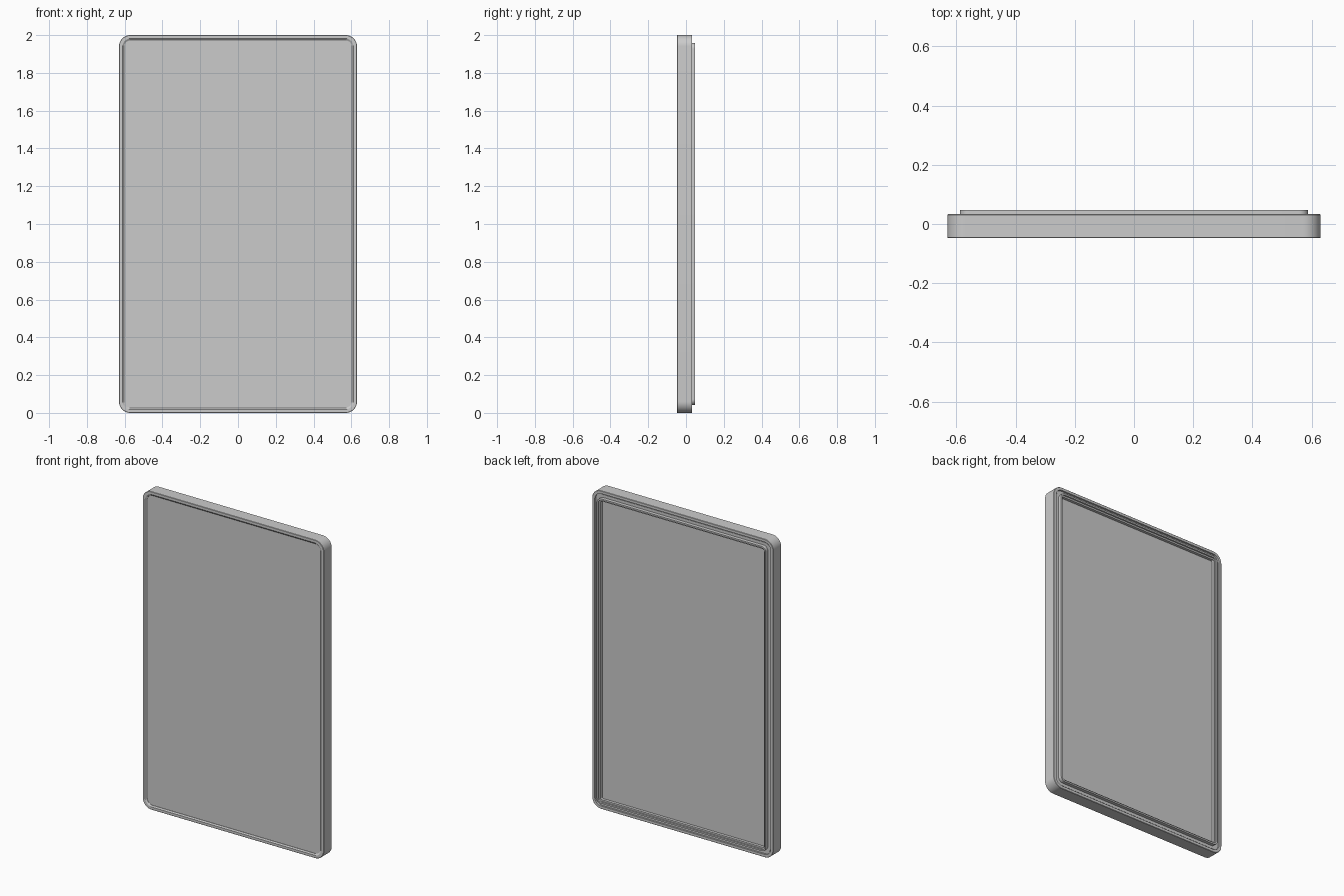
import bpy, bmesh, math

if "Cube" in bpy.data.objects:
    bpy.data.objects.remove(bpy.data.objects["Cube"])

W, Z0, Z1 = 0.63, 0.0, 2.0      # half width and height range of the body


def outline(inset, y, radius, seg=10):
    """Rounded rectangle in the xz plane, inset from the body outline."""
    w, lo, hi = W - inset, Z0 + inset, Z1 - inset
    corners = [(w - radius, hi - radius), (radius - w, hi - radius),
               (radius - w, lo + radius), (w - radius, lo + radius)]
    pts = []
    for k, (cx, cz) in enumerate(corners):
        for i in range(seg + 1):
            a = math.pi / 2 * (k + i / seg)
            pts.append((cx + radius * math.cos(a), y, cz + radius * math.sin(a)))
    return pts


def sweep(name, profile, ring=True):
    """Skin nested outlines given as (inset, y, radius); ring closes the loop, otherwise cap both ends."""
    bm = bmesh.new()
    loops = [[bm.verts.new(p) for p in outline(*row)] for row in profile]
    pairs = list(zip(loops, loops[1:]))
    if ring:
        pairs.append((loops[-1], loops[0]))
    else:
        bm.faces.new(loops[0])
        bm.faces.new(loops[-1])
    n = len(loops[0])
    for a, b in pairs:
        for i in range(n):
            j = (i + 1) % n
            bm.faces.new((a[i], a[j], b[j], b[i]))
    bmesh.ops.recalc_face_normals(bm, faces=bm.faces)
    me = bpy.data.meshes.new(name)
    bm.to_mesh(me)
    bm.free()
    ob = bpy.data.objects.new(name, me)
    bpy.context.collection.objects.link(ob)
    bpy.context.view_layer.objects.active = ob
    ob.select_set(True)
    bpy.ops.object.shade_smooth_by_angle(angle=math.radians(30))
    ob.select_set(False)
    return ob


# Outer frame with a thin front rim
sweep("outer_frame", [
    (0.0, -0.046, 0.06), (0.002, -0.048, 0.058), (0.018, -0.048, 0.045),
    (0.026, -0.042, 0.04), (0.026, 0.022, 0.04), (0.018, 0.022, 0.045),
    (0.018, 0.033, 0.045), (0.002, 0.033, 0.058), (0.0, 0.031, 0.06)])

# Raised ridge on the back, stepping down to the back panel
sweep("back_ridge", [
    (0.024, 0.0, 0.04), (0.024, 0.026, 0.04), (0.042, 0.026, 0.03),
    (0.042, 0.048, 0.03), (0.052, 0.048, 0.02), (0.052, 0.038, 0.02),
    (0.062, 0.038, 0.008), (0.062, 0.0, 0.008)])

# Front surface, slightly recessed in the rim
sweep("front_panel", [(0.024, -0.04, 0.04), (0.024, 0.0, 0.04)], ring=False)

# Recessed back surface
sweep("back_panel", [(0.06, -0.01, 0.01), (0.06, 0.02, 0.01)], ring=False)
